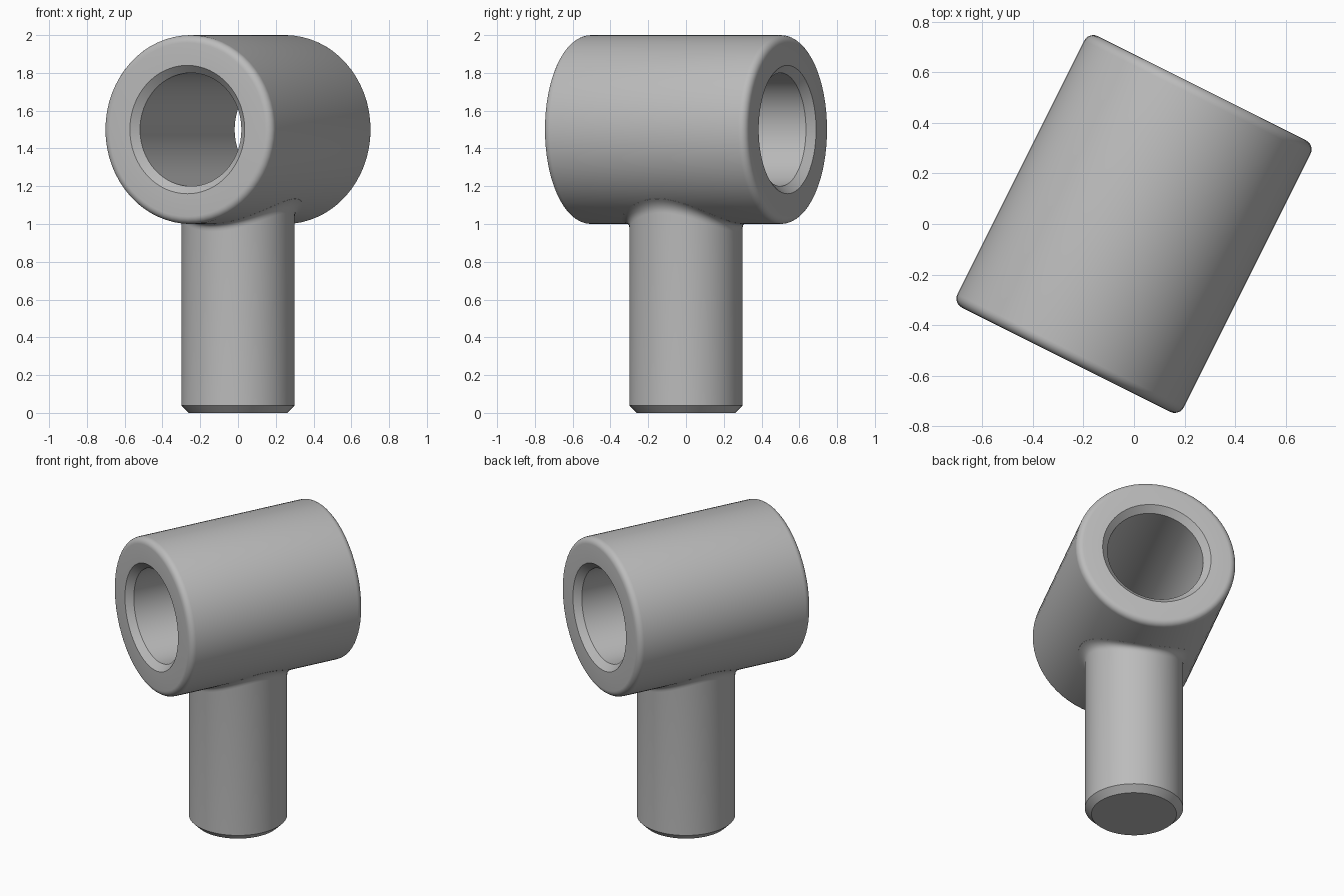
import bpy, bmesh
from math import sin, cos, pi, sqrt, radians

if "Cube" in bpy.data.objects:
    bpy.data.objects.remove(bpy.data.objects["Cube"], do_unlink=True)

SEG = 64
TURN = radians(26.57)      # heading of the tube away from the y axis
R, HALF, BORE, MID = 0.5, 0.6, 0.3, 1.5
ROUND, CHAMFER, POST, FILLET = 0.04, 0.04, 0.3, 0.04

steel = bpy.data.materials.new("steel_grey")
steel.use_nodes = True
grey = (0.5, 0.5, 0.5, 1)
steel.diffuse_color = grey
steel.node_tree.nodes["Principled BSDF"].inputs["Base Color"].default_value = grey


def loft(name, rings, loop=False, cap=False):
    """Skin rings of points into one smooth-shaded object."""
    bm = bmesh.new()
    loops = [[bm.verts.new(p) for p in ring] for ring in rings]
    pairs = list(zip(loops, loops[1:]))
    if loop:
        pairs.append((loops[-1], loops[0]))
    for a, b in pairs:
        for i in range(SEG):
            j = (i + 1) % SEG
            bm.faces.new((a[i], a[j], b[j], b[i]))
    if cap:
        bm.faces.new(loops[0][::-1])
    bmesh.ops.recalc_face_normals(bm, faces=bm.faces)
    mesh = bpy.data.meshes.new(name)
    bm.to_mesh(mesh)
    bm.free()
    mesh.materials.append(steel)
    obj = bpy.data.objects.new(name, mesh)
    bpy.context.collection.objects.link(obj)
    bpy.ops.object.select_all(action='DESELECT')
    obj.select_set(True)
    bpy.context.view_layer.objects.active = obj
    bpy.ops.object.shade_smooth_by_angle(angle=radians(30))
    return obj


ANGLES = [2 * pi * i / SEG for i in range(SEG)]

# Tube: rounded outer rims, chamfered bore, one half profile mirrored
half = [(BORE, HALF - CHAMFER), (BORE + CHAMFER, HALF)]
for k in range(7):
    a = pi / 2 * k / 6
    half.append((R - ROUND + ROUND * sin(a), HALF - ROUND + ROUND * cos(a)))
profile = half + [(r, -y) for r, y in reversed(half)]
tube = loft("cross_tube",
            [[(r * cos(a), y, r * sin(a)) for a in ANGLES] for r, y in profile],
            loop=True)
tube.location.z = MID
tube.rotation_euler.z = -TURN


# Post: chamfered foot, and a fillet that follows the underside of the tube
def underside(r, a):
    u = r * cos(a + TURN)
    return MID - sqrt(R * R - u * u)


def ring(r, z):
    return [(r * cos(a), r * sin(a), z) for a in ANGLES]


def fillet_ring(t):
    points = []
    for a in ANGLES:
        corner, end = underside(POST, a), underside(POST + FILLET, a)
        r = POST + FILLET * t * t
        z = (1 - t) ** 2 * (corner - FILLET) + 2 * t * (1 - t) * corner + t * t * end
        points.append((r * cos(a), r * sin(a), z))
    return points


rings = [ring(POST - CHAMFER, 0), ring(POST, CHAMFER)]
rings += [fillet_ring(k / 6) for k in range(7)]
rings.append([(x, y, z + 0.02) for x, y, z in rings[-1]])
loft("post", rings, cap=True)
